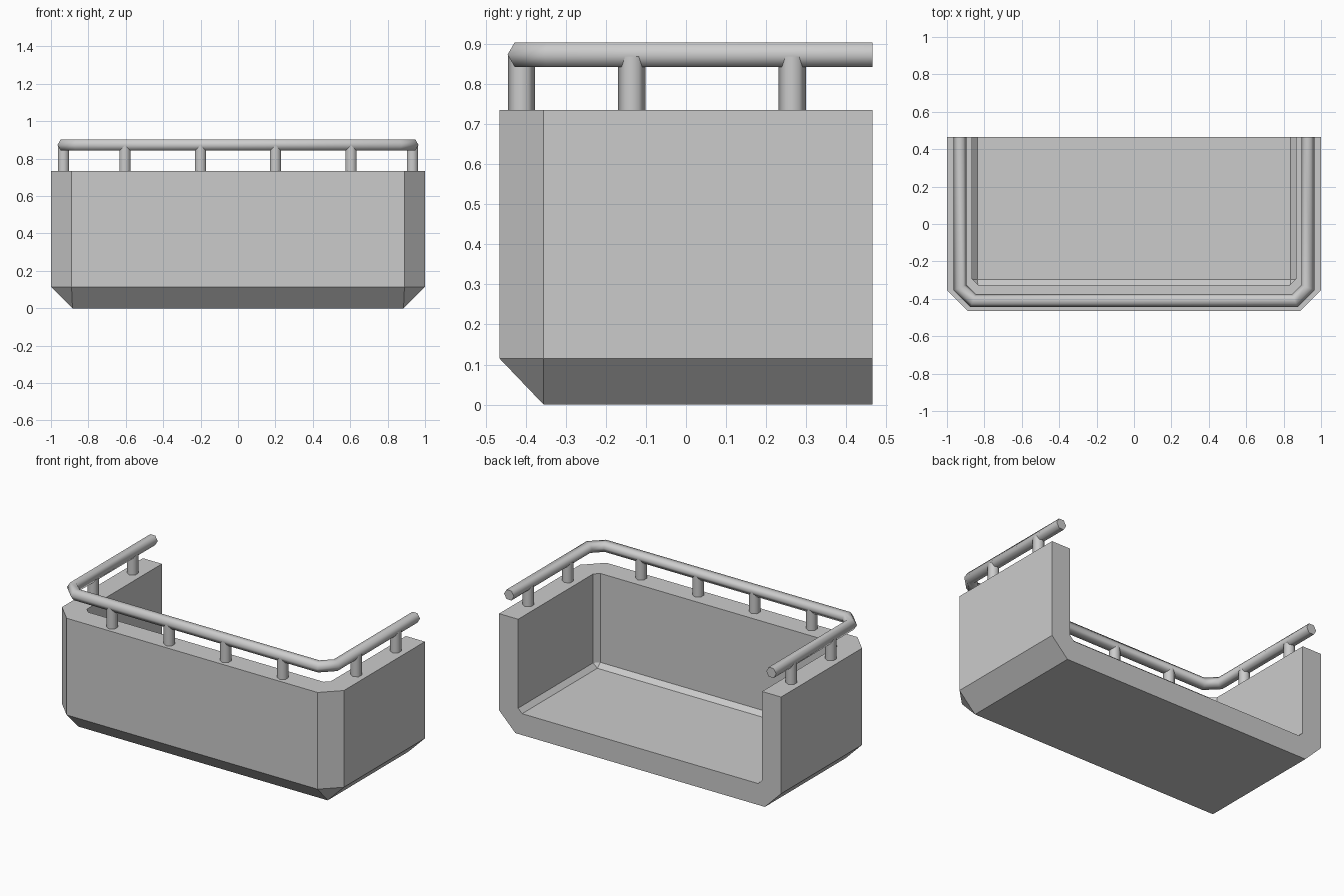
import bpy, bmesh
from math import cos, sin, pi, radians

if "Cube" in bpy.data.objects:
    bpy.data.objects.remove(bpy.data.objects["Cube"])

BACK = 0.465


def outline(w, f, c, z):
    """U-shaped outline, open at the back, with front corners chamfered by c."""
    half = [(w, BACK), (w, f + c), (w - c, f)]
    return [(-x, y, z) for x, y in half] + [(x, y, z) for x, y in reversed(half)]


def finish(bm, name, smooth_angle=None):
    bmesh.ops.remove_doubles(bm, verts=bm.verts, dist=1e-4)
    bmesh.ops.recalc_face_normals(bm, faces=bm.faces)
    mesh = bpy.data.meshes.new(name)
    bm.to_mesh(mesh)
    bm.free()
    obj = bpy.data.objects.new(name, mesh)
    bpy.context.collection.objects.link(obj)
    if smooth_angle:
        bpy.ops.object.select_all(action='DESELECT')
        obj.select_set(True)
        bpy.context.view_layer.objects.active = obj
        bpy.ops.object.shade_smooth_by_angle(angle=radians(smooth_angle))
    return obj


def strip(bm, a, b):
    """Quads joining two outlines."""
    for i in range(len(a) - 1):
        bm.faces.new((a[i], a[i + 1], b[i + 1], b[i]))


# Balcony shell: outer wall up, over the rim, inner wall down
bm = bmesh.new()
levels = [
    outline(0.885, -0.355, 0, 0), outline(1, -0.465, 0.11, 0.115),
    outline(1, -0.465, 0.11, 0.735), outline(0.865, -0.325, 0.03, 0.735),
    outline(0.865, -0.325, 0.03, 0.165), outline(0.837, -0.297, 0, 0.137),
]
rings = [[bm.verts.new(p) for p in lv] for lv in levels]
for a, b in zip(rings, rings[1:]):
    strip(bm, a, b)
for r in (rings[0], rings[-1]):          # underside and floor
    bm.faces.new((r[0], r[1], r[4], r[5]))
bm.faces.new([r[0] for r in rings] + [r[5] for r in reversed(rings)])  # back edge
finish(bm, "balcony_shell")

# Handrail: six-sided tube following the same outline, mitred at the corners
bm = bmesh.new()
R = 0.035
rings = []
for k in range(6):
    a, h = R * cos(k * pi / 3), R * sin(k * pi / 3)
    rings.append([bm.verts.new(p) for p in
                  outline(0.93 + a, -0.41 - a, 0.07 + 0.586 * a, 0.873 + h)])
for k in range(6):
    strip(bm, rings[k], rings[(k + 1) % 6])
for end in (0, 5):
    bm.faces.new([r[end] for r in rings])
finish(bm, "handrail", 65)

# Posts: six-sided, standing on the rim
spots = [(x, -0.41) for x in (-0.605, -0.2, 0.2, 0.605)]
spots += [(s * 0.933, y) for s in (-1, 1) for y in (-0.135, 0.265)]
for i, (x, y) in enumerate(spots):
    bm = bmesh.new()
    low, top = ([bm.verts.new((x + 0.034 * sin(k * pi / 3), y + 0.034 * cos(k * pi / 3), z))
                 for k in range(6)] for z in (0.735, 0.87))
    strip(bm, low + low[:1], top + top[:1])
    bm.faces.new(low)
    bm.faces.new(top)
    finish(bm, f"rail_post_{i + 1}", 65)
